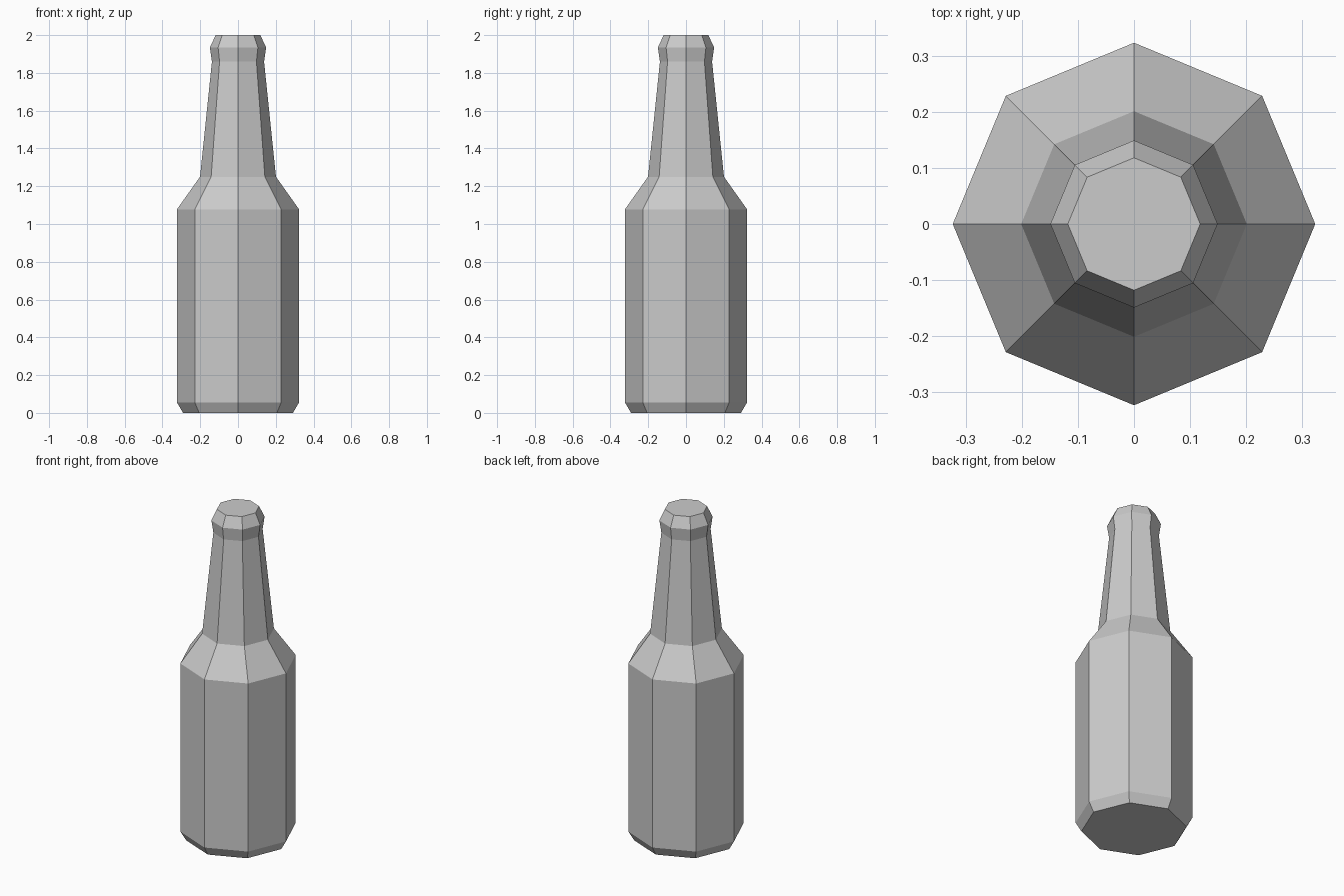
import bpy, bmesh
from math import cos, sin, tau

if "Cube" in bpy.data.objects:
    bpy.data.objects.remove(bpy.data.objects["Cube"])

SIDES = 8
# bottle profile: (radius, height) from base to mouth
PROFILE = [(0.291, 0.0), (0.323, 0.055), (0.323, 1.078), (0.201, 1.25),
           (0.138, 1.86), (0.149, 1.935), (0.118, 2.0)]


def lathe(name, profile, sides):
    bm = bmesh.new()
    rings = [[bm.verts.new((r * cos(tau * i / sides), r * sin(tau * i / sides), z))
              for i in range(sides)] for r, z in profile]
    # side walls
    for low, high in zip(rings, rings[1:]):
        for i in range(sides):
            j = (i + 1) % sides
            bm.faces.new((low[i], low[j], high[j], high[i]))
    # flat base and closed mouth
    bm.faces.new(rings[0][::-1])
    bm.faces.new(rings[-1])
    mesh = bpy.data.meshes.new(name)
    bm.to_mesh(mesh)
    bm.free()
    obj = bpy.data.objects.new(name, mesh)
    bpy.context.collection.objects.link(obj)
    return obj


lathe("bottle", PROFILE, SIDES)
